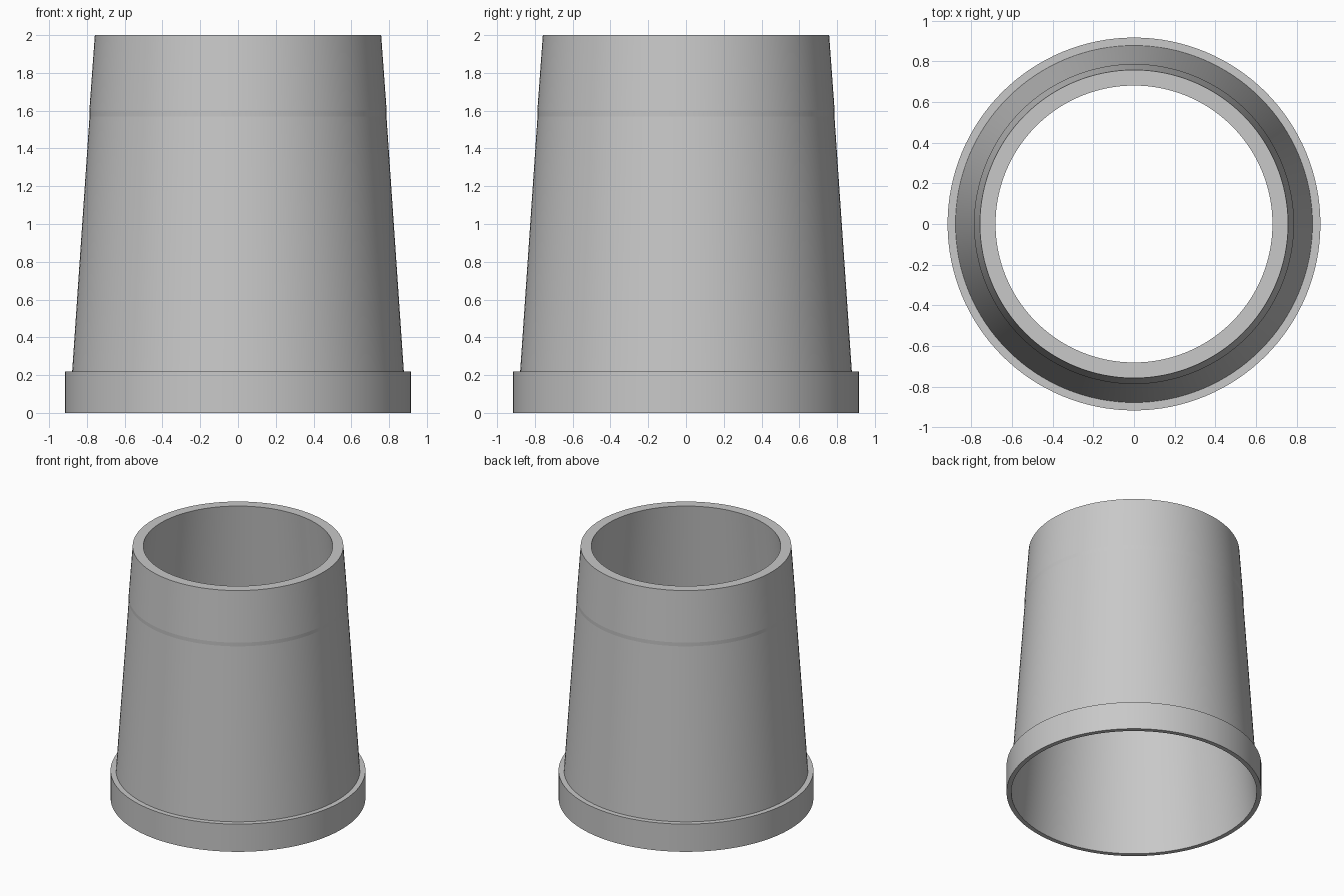
import bpy, bmesh
from math import pi, radians
from mathutils import Vector

old = bpy.data.objects.get("Cube")
if old:
    bpy.data.objects.remove(old, do_unlink=True)

SEGMENTS = 128

# Plain grey material
grey = bpy.data.materials.new("plain_grey")
grey.use_nodes = True
colour = (0.58, 0.58, 0.58, 1)
grey.diffuse_color = colour
grey.node_tree.nodes["Principled BSDF"].inputs["Base Color"].default_value = colour


def lathe(name, profile):
    """Revolve a closed (radius, height) outline around the z axis."""
    bm = bmesh.new()
    verts = [bm.verts.new((r, 0, z)) for r, z in profile]
    edges = [bm.edges.new((v, verts[(i + 1) % len(verts)]))
             for i, v in enumerate(verts)]
    bmesh.ops.spin(bm, geom=verts + edges, cent=(0, 0, 0),
                   axis=Vector((0, 0, 1)), angle=2 * pi, steps=SEGMENTS)
    bmesh.ops.remove_doubles(bm, verts=bm.verts[:], dist=0.0005)
    bmesh.ops.recalc_face_normals(bm, faces=bm.faces[:])
    mesh = bpy.data.meshes.new(name)
    bm.to_mesh(mesh)
    bm.free()
    mesh.materials.append(grey)
    obj = bpy.data.objects.new(name, mesh)
    bpy.context.collection.objects.link(obj)
    bpy.ops.object.select_all(action='DESELECT')
    obj.select_set(True)
    bpy.context.view_layer.objects.active = obj
    bpy.ops.object.shade_smooth_by_angle(angle=radians(3.5))
    return obj


# Hollow tapered sleeve: base collar, cone, narrow upright band, upper cone
lathe("tapered_sleeve", [
    (0.883, 0), (0.917, 0), (0.917, 0.22),    # collar
    (0.878, 0.22), (0.786, 1.57),             # lower cone
    (0.787, 1.60),                            # band
    (0.758, 2), (0.681, 2),                   # upper cone and rim
])
